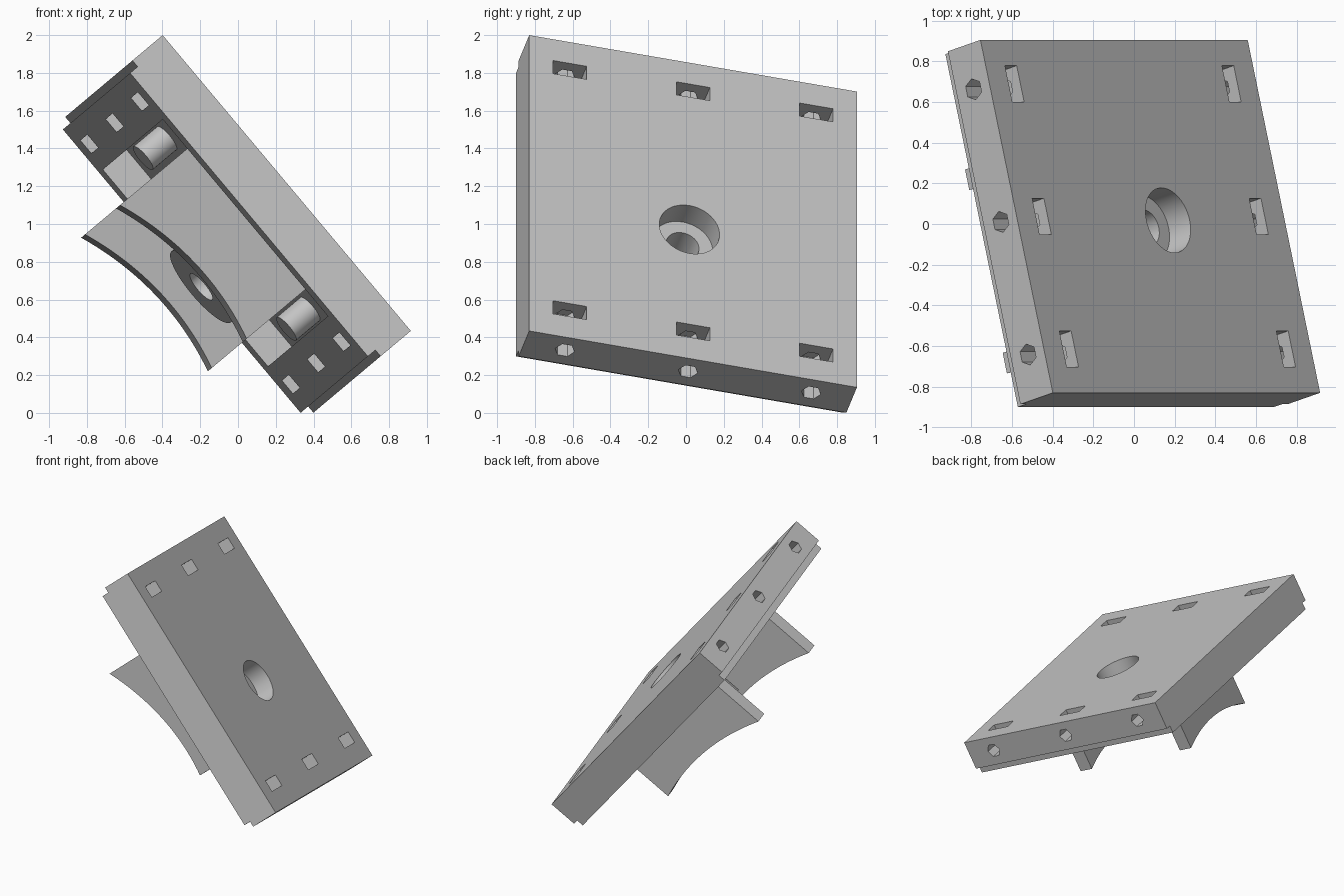
import bpy, bmesh, math
from mathutils import Matrix, Vector

cube = bpy.data.objects.get("Cube")
if cube:
    bpy.data.objects.remove(cube, do_unlink=True)

# Tilted frame of the plate: u along its length, v across, n out of the top
a, b = math.radians(50), math.radians(15)
u = Vector((math.cos(a), 0, -math.sin(a)))
v = Vector((-math.sin(b) * math.sin(a), math.cos(b), -math.sin(b) * math.cos(a)))
n = u.cross(v)
FRAME = Matrix((u, v, n)).transposed().to_4x4()
FRAME.translation = (0.08, 0.0375, 1.0675)

HALF_U, HALF_V = 1.022, 0.898
STEP, BOTTOM, FLOOR = 0.216, 0.27, 0.10

grey = bpy.data.materials.new("plain grey")
grey.use_nodes = True
grey.diffuse_color = (0.55, 0.55, 0.55, 1)
grey.node_tree.nodes["Principled BSDF"].inputs["Base Color"].default_value = (0.55, 0.55, 0.55, 1)


def prism(name, points, offset):
    """Sweep a flat outline of (u, v, depth) points along an offset."""
    bm = bmesh.new()
    off = Vector(offset)
    low = [Vector((p[0], p[1], -p[2])) for p in points]
    ring = [bm.verts.new(p) for p in low]
    top = [bm.verts.new(p + Vector((off.x, off.y, -off.z))) for p in low]
    bm.faces.new(ring)
    bm.faces.new(top[::-1])
    for i in range(len(ring)):
        j = (i + 1) % len(ring)
        bm.faces.new((ring[j], ring[i], top[i], top[j]))
    bmesh.ops.recalc_face_normals(bm, faces=bm.faces)
    mesh = bpy.data.meshes.new(name)
    bm.to_mesh(mesh)
    bm.free()
    obj = bpy.data.objects.new(name, mesh)
    obj.matrix_world = FRAME
    mesh.materials.append(grey)
    bpy.context.collection.objects.link(obj)
    return obj


def box(name, cu, cv, hu, hv, d0, d1):
    pts = [(cu + i * hu, cv + j * hv, d0) for i, j in ((-1, -1), (1, -1), (1, 1), (-1, 1))]
    return prism(name, pts, (0, 0, d1 - d0))


def cylinder(name, cu, cv, r, d0, d1, sides=48):
    ring = [math.tau * i / sides for i in range(sides)]
    pts = [(cu + r * math.cos(t), cv + r * math.sin(t), d0) for t in ring]
    return prism(name, pts, (0, 0, d1 - d0))


def combine(target, tool, operation):
    tool.hide_render = True
    mod = target.modifiers.new("join", 'BOOLEAN')
    mod.operation, mod.object, mod.solver = operation, tool, 'EXACT'
    bpy.context.view_layer.objects.active = target
    bpy.ops.object.modifier_apply(modifier=mod.name)
    bpy.data.objects.remove(tool, do_unlink=True)


# Plate with stepped ends
IN_U = HALF_U - 0.043
outline = [(-HALF_U, 0), (HALF_U, 0), (HALF_U, STEP), (IN_U, STEP),
           (IN_U, BOTTOM), (-IN_U, BOTTOM), (-IN_U, STEP), (-HALF_U, STEP)]
plate = prism("mounting_plate", [(p, -HALF_V, d) for p, d in outline], (0, 2 * HALF_V, 0))

# Hollow underside
combine(plate, box("pocket_cutter", 0, 0, 0.68, 0.8, FLOOR, 0.4), 'DIFFERENCE')

# Nut slots and six-sided bolt holes along both ends
for side in (-1, 1):
    for row in (-0.675, 0, 0.675):
        combine(plate, box("slot_cutter", side * 0.83, row, 0.045, 0.092, -0.1, 0.4), 'DIFFERENCE')
        hexagon = [(side * 1.1, row + 0.053 * math.cos(math.tau * i / 6),
                    0.105 + 0.053 * math.sin(math.tau * i / 6)) for i in range(6)]
        combine(plate, prism("bolt_cutter", hexagon, (-side * 0.36, 0, 0)), 'DIFFERENCE')

# Central boss with a stepped bore
HOLE_U, HOLE_V = 0.13, -0.02
combine(plate, cylinder("boss", HOLE_U, HOLE_V, 0.245, 0.05, 0.49), 'UNION')
combine(plate, cylinder("wide_bore", HOLE_U, HOLE_V, 0.165, -0.1, 0.14), 'DIFFERENCE')
combine(plate, cylinder("narrow_bore", HOLE_U, HOLE_V, 0.09, 0.1, 0.6), 'DIFFERENCE')

# Round posts inside the pocket
for name, side in (("upper_post", -1), ("lower_post", 1)):
    cylinder(name, side * 0.59, 0.02, 0.08, FLOOR - 0.02, BOTTOM, 32)

# Two slanted legs with a hollow curved foot
START, END, SKEW, THICK = -0.478, 0.495, 0.17, 0.105
for name, mid in (("front_leg", -0.478), ("back_leg", 0.455)):
    edge = [(START, FLOOR - 0.02)]
    for i in range(25):
        p = START + (END - START) * i / 24
        edge.append((p, 0.56 + 0.336 * (p - 0.17) ** 2))
    edge.append((END, FLOOR - 0.02))
    prism(name, [(p, mid - THICK / 2 + SKEW * p, d) for p, d in edge], (0, THICK, 0))

# Smooth the round walls, keep corners sharp
for obj in bpy.context.scene.objects:
    if obj.type == 'MESH':
        bpy.ops.object.select_all(action='DESELECT')
        obj.select_set(True)
        bpy.context.view_layer.objects.active = obj
        bpy.ops.object.shade_smooth_by_angle(angle=math.radians(30))
